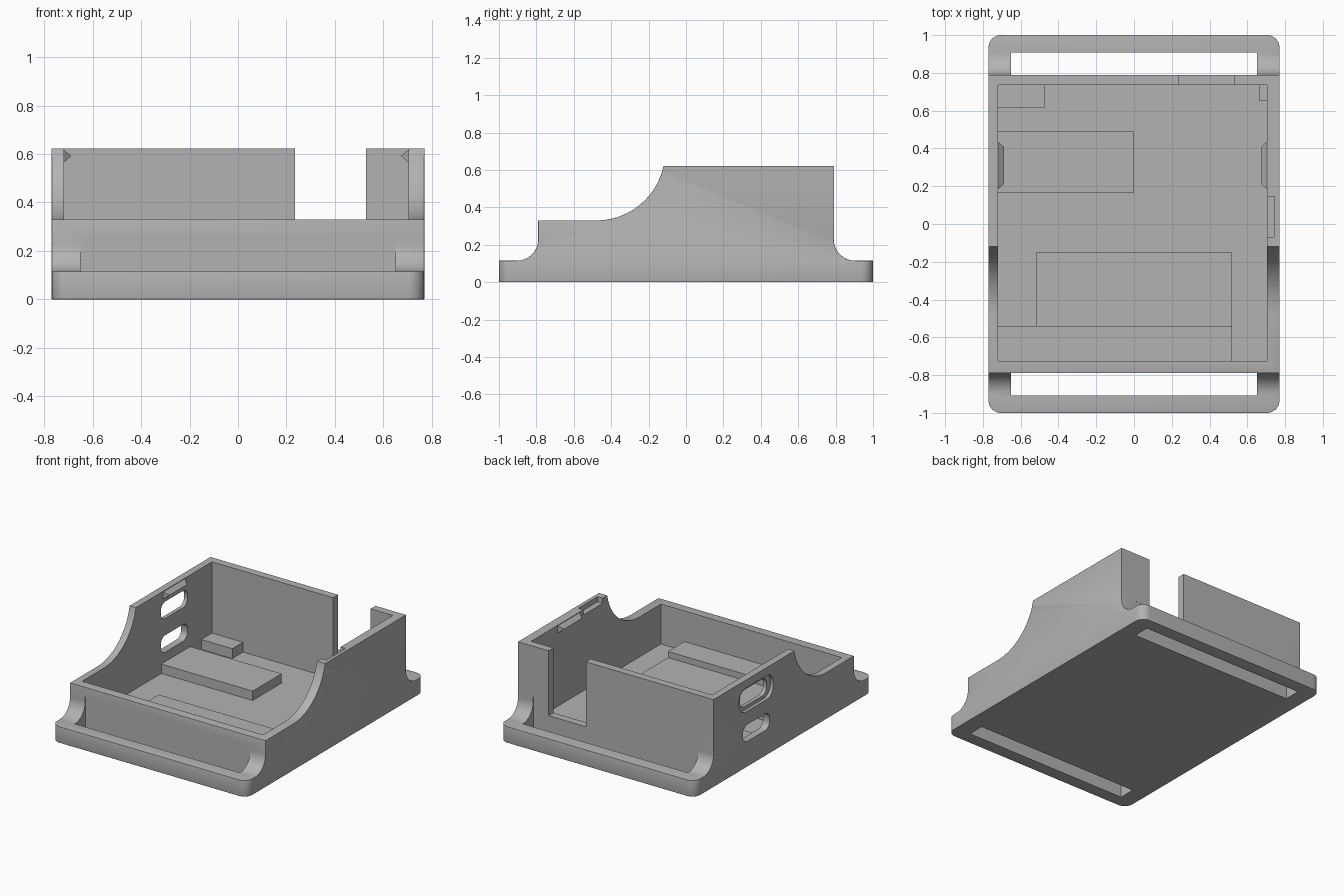
import bpy, bmesh
from math import sin, cos, pi, atan2, hypot, radians

cube = bpy.data.objects.get("Cube")
if cube:
    bpy.data.objects.remove(cube, do_unlink=True)

grey = bpy.data.materials.new("plain_grey")
grey.use_nodes = True
colour = (0.45, 0.45, 0.45, 1)
grey.diffuse_color = colour
grey.node_tree.nodes["Principled BSDF"].inputs["Base Color"].default_value = colour


def arc(cy, cz, r, a0, a1, n=14):
    """Points on an arc in the y-z plane."""
    return [(cy + r * cos(a0 + (a1 - a0) * i / n),
             cz + r * sin(a0 + (a1 - a0) * i / n)) for i in range(n + 1)]


def prism_bm(profile, x0, x1):
    """Extrude a y-z profile along x."""
    bm = bmesh.new()
    face = bm.faces.new([bm.verts.new((x0, y, z)) for y, z in profile])
    ext = bmesh.ops.extrude_face_region(bm, geom=[face])
    for v in ext["geom"]:
        if isinstance(v, bmesh.types.BMVert):
            v.co.x = x1
    bmesh.ops.recalc_face_normals(bm, faces=bm.faces)
    return bm


def to_object(name, bm):
    mesh = bpy.data.meshes.new(name)
    bm.to_mesh(mesh)
    bm.free()
    mesh.materials.append(grey)
    obj = bpy.data.objects.new(name, mesh)
    bpy.context.collection.objects.link(obj)
    return obj


def box(name, x0, x1, y0, y1, z0, z1):
    return to_object(name, prism_bm([(y0, z0), (y1, z0), (y1, z1), (y0, z1)], x0, x1))


def rounded_slot(name, cy, cz, w, h, r, x0, x1):
    pts = []
    for i, (sy, sz) in enumerate([(1, 1), (-1, 1), (-1, -1), (1, -1)]):
        pts += arc(cy + sy * (w / 2 - r), cz + sz * (h / 2 - r), r, i * pi / 2, (i + 1) * pi / 2, 6)
    return to_object(name, prism_bm(pts, x0, x1))


W, WALL, TOP, LOW, EAR, FLOOR = 0.77, 0.79, 0.622, 0.33, 0.115, 0.045

# Side profile: strap ears, low front, swept shoulder and tall back
sweep_z, sweep_y = 0.698, -0.48
end = atan2(TOP - sweep_z, -0.12 - sweep_y)
radius = hypot(-0.12 - sweep_y, TOP - sweep_z)
profile = [(-1, 0), (-1, EAR)]
profile += arc(-0.905, EAR + 0.115, 0.115, -pi / 2, 0)
profile += [(-WALL, LOW)]
profile += arc(sweep_y, sweep_z, radius, -pi / 2, end, 20)
profile += [(WALL, TOP)]
profile += arc(0.905, EAR + 0.115, 0.115, pi, 1.5 * pi)
profile += [(1, EAR), (1, 0)]
bm = prism_bm(profile, -W, W)

# Round the plan corners, then soften the lower outer edges
corners = [e for e in bm.edges if all(abs(v.co.y) > 0.99 for v in e.verts)
           and abs(e.verts[0].co.z - e.verts[1].co.z) > 0.05]
bmesh.ops.bevel(bm, geom=corners, offset=0.065, segments=8, profile=0.5, affect='EDGES')
soft = [e for e in bm.edges if e.calc_face_angle(0) > radians(40)
        and max(v.co.z for v in e.verts) < 0.6]
bmesh.ops.bevel(bm, geom=soft, offset=0.012, segments=3, profile=0.5,
                affect='EDGES', clamp_overlap=True)
body = to_object("case_body", bm)

# Openings: cavity, back gap, strap slots, side ports, lip recess
cutters = [
    box("cavity_cutter", -0.72, 0.705, -0.725, 0.735, FLOOR, 1),
    box("back_gap_cutter", 0.235, 0.53, 0.70, 0.86, 0.16, 1),
    box("lip_recess_cutter", 0.69, 0.745, -0.07, 0.145, 0.585, 1),
    rounded_slot("upper_port_cutter", 0.31, 0.48, 0.30, 0.12, 0.05, -0.9, -0.7),
    rounded_slot("upper_port_rim_cutter", 0.31, 0.48, 0.385, 0.17, 0.075, -0.9, -0.747),
    rounded_slot("lower_port_cutter", 0.31, 0.24, 0.30, 0.12, 0.05, -0.9, -0.7),
]
for s in (-1, 1):
    y0, y1 = sorted((s * 0.7895, s * 0.908))
    cutters.append(box("strap_slot_cutter", -0.65, 0.65, y0, y1, -0.1, 0.26))
for c in cutters:
    c.hide_render = True
    mod = body.modifiers.new(c.name, 'BOOLEAN')
    mod.operation, mod.solver, mod.object = 'DIFFERENCE', 'EXACT', c

# Bake the cuts and drop the cutters
bpy.context.view_layer.update()
baked = bpy.data.meshes.new_from_object(body.evaluated_get(bpy.context.evaluated_depsgraph_get()))
body.modifiers.clear()
body.data = baked
for c in cutters:
    bpy.data.objects.remove(c, do_unlink=True)
bpy.ops.object.select_all(action='DESELECT')
body.select_set(True)
bpy.context.view_layer.objects.active = body
bpy.ops.object.shade_smooth_by_angle(angle=radians(32))

# Raised supports on the floor
sunk = FLOOR - 0.01
box("board_support", -0.725, 0, 0.165, 0.49, sunk, 0.112)
box("back_corner_support", -0.725, -0.475, 0.615, 0.74, sunk, 0.115)
box("back_side_support", 0.665, 0.71, 0.65, 0.74, sunk, 0.115)
box("front_step", -0.725, 0.52, -0.73, -0.54, sunk, 0.112)
box("front_pad", -0.52, 0.52, -0.545, -0.15, sunk, 0.068)


# Snap clips: wedge ridges with tapered ends on both inner walls
def clip(name, wall_x, side):
    bm = bmesh.new()
    base = [bm.verts.new((wall_x + side * 0.004, y, z))
            for y, z in ((0.18, 0.562), (0.44, 0.562), (0.44, TOP - 0.001), (0.18, TOP - 0.001))]
    a, b = [bm.verts.new((wall_x - side * 0.032, y, 0.592)) for y in (0.212, 0.408)]
    p, q, r, s = base
    for f in ((p, q, r, s), (p, q, b, a), (s, r, b, a), (p, s, a), (q, r, b)):
        bm.faces.new(f)
    bmesh.ops.recalc_face_normals(bm, faces=bm.faces)
    to_object(name, bm)


clip("right_clip", -0.72, -1)
clip("left_clip", 0.705, 1)
